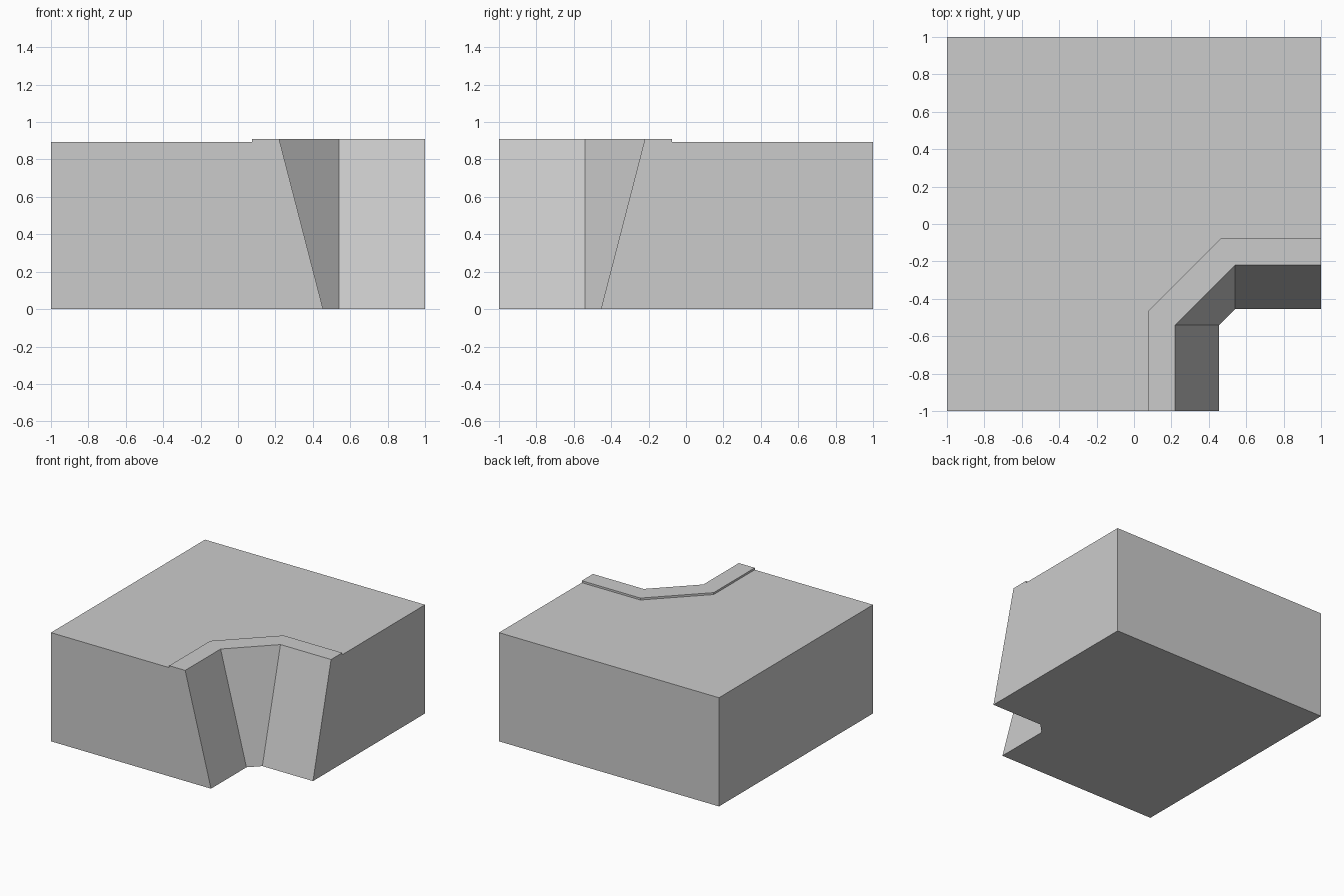
import bpy
import bmesh

cube = bpy.data.objects.get("Cube")
if cube:
    bpy.data.objects.remove(cube, do_unlink=True)

GROUND, CREST = 0.893, 0.909

stone = bpy.data.materials.new("light grey")
stone.use_nodes = True
grey = (0.6, 0.6, 0.6, 1)
stone.diffuse_color = grey
stone.node_tree.nodes["Principled BSDF"].inputs["Base Color"].default_value = grey

bm = bmesh.new()


def corner_path(edge, bend, z):
    """Chamfered corner line, symmetric about the block's diagonal."""
    points = [(edge, -1), (edge, -bend), (bend, -edge), (1, -edge)]
    return [bm.verts.new((x, y, z)) for x, y in points]


def outer_corners(z):
    """The three full corners of the block, running on from the path's end."""
    return [bm.verts.new((x, y, z)) for x, y in [(1, 1), (-1, 1), (-1, -1)]]


# Lines across the corner, from the foot of the bank to the back of the rim
foot = corner_path(0.455, 0.54, 0)
crest = corner_path(0.22, 0.54, CREST)
rim_top = corner_path(0.075, 0.467, CREST)
rim_base = corner_path(0.075, 0.467, GROUND)
low, high = outer_corners(0), outer_corners(GROUND)

# Sloped bank, flat rim and the small step behind it
lines = [foot, crest, rim_top, rim_base]
for a, b in zip(lines, lines[1:]):
    for i in range(3):
        bm.faces.new((a[i], a[i + 1], b[i + 1], b[i]))

# Ground surface and underside
bm.faces.new(rim_base + high)
bm.faces.new(foot + low)

# Plain back and right sides
for i in range(2):
    bm.faces.new((low[i], low[i + 1], high[i + 1], high[i]))

# Front and left sides, whose outline follows the bank and rim
bm.faces.new([line[0] for line in lines] + [high[2], low[2]])
bm.faces.new([line[3] for line in lines] + [high[0], low[0]])

bmesh.ops.recalc_face_normals(bm, faces=bm.faces)
mesh = bpy.data.meshes.new("cliff_corner_block")
bm.to_mesh(mesh)
bm.free()
mesh.materials.append(stone)
block = bpy.data.objects.new("cliff_corner_block", mesh)
bpy.context.collection.objects.link(block)
